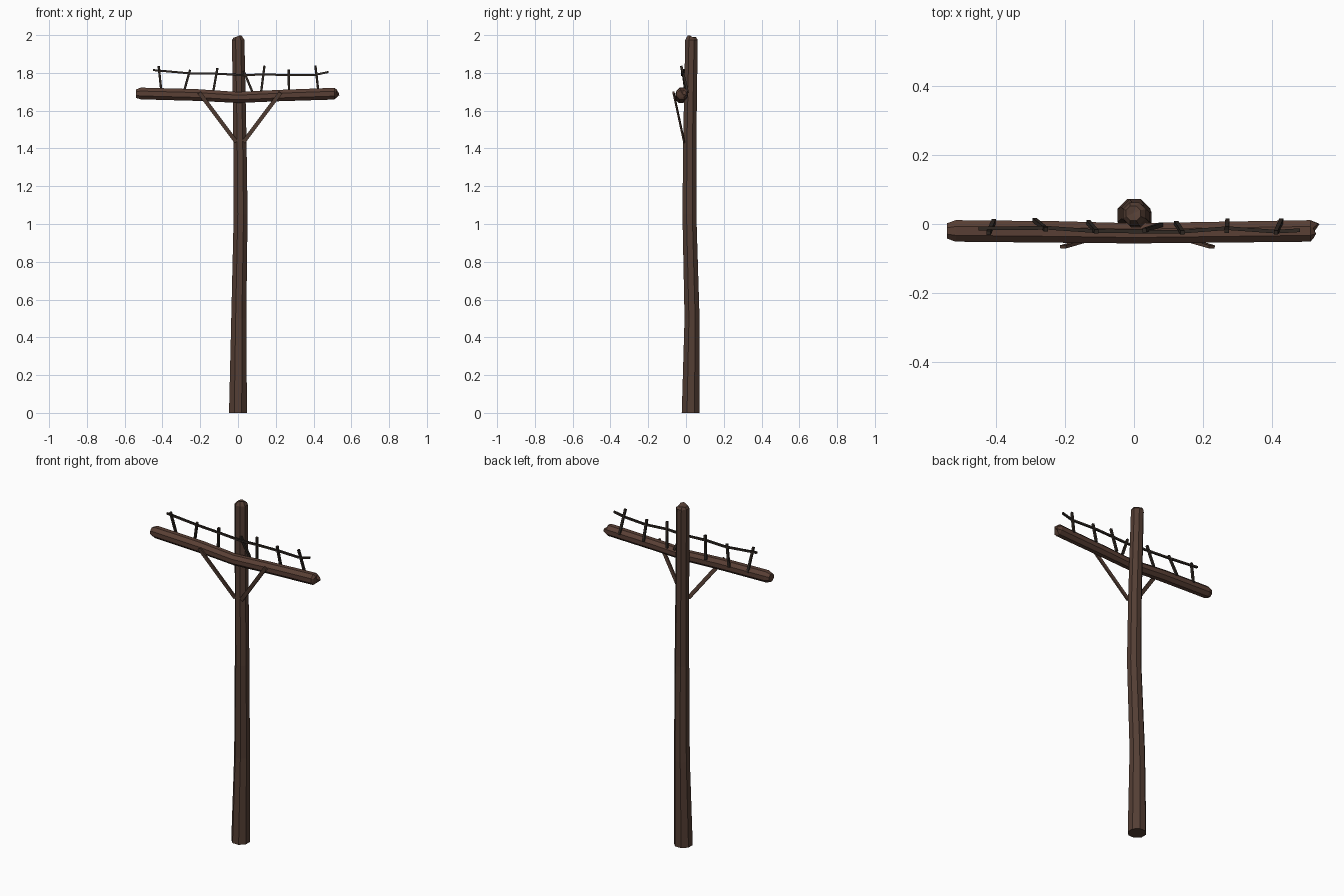
import bpy, bmesh, math, random
from mathutils import Vector

if "Cube" in bpy.data.objects:
    bpy.data.objects.remove(bpy.data.objects["Cube"])

random.seed(4)


def mat(name, rgb):
    m = bpy.data.materials.new(name)
    m.diffuse_color = (*rgb, 1)
    m.use_nodes = True
    m.node_tree.nodes["Principled BSDF"].inputs["Base Color"].default_value = m.diffuse_color
    return m


POLE = mat("dark brown wood", (0.088, 0.048, 0.034))
ARM = mat("reddish brown wood", (0.100, 0.050, 0.035))
WIRE = mat("blackened metal", (0.030, 0.022, 0.017))


def loft(name, rings, sides, material, axis, jag=0.0):
    """Rings of (centre, radius) joined along an axis; jag roughens the last ring."""
    u = Vector((1, 0, 0)) if axis == 'Z' else Vector((0, 1, 0))
    v = Vector((0, 1, 0)) if axis == 'Z' else Vector((0, 0, 1))
    along = u.cross(v)
    bm = bmesh.new()
    loops = []
    for i, (c, r) in enumerate(rings):
        loop = []
        for k in range(sides):
            a = 2 * math.pi * (k + 0.5) / sides
            p = Vector(c) + (u * math.cos(a) + v * math.sin(a)) * (r / math.cos(math.pi / sides) * 0.97)
            if i == len(rings) - 1:
                p += along * random.uniform(-jag, jag)
            loop.append(bm.verts.new(p))
        loops.append(loop)
    for a, b in zip(loops, loops[1:]):
        for k in range(sides):
            n = (k + 1) % sides
            bm.faces.new((a[k], a[n], b[n], b[k]))
    bm.faces.new(loops[0][::-1])
    # fan cap so a rough end stays flat shaded
    tip = bm.verts.new(sum((w.co for w in loops[-1]), Vector()) / sides)
    for k in range(sides):
        bm.faces.new((loops[-1][k], loops[-1][(k + 1) % sides], tip))
    bmesh.ops.recalc_face_normals(bm, faces=bm.faces)
    me = bpy.data.meshes.new(name)
    bm.to_mesh(me)
    bm.free()
    me.materials.append(material)
    ob = bpy.data.objects.new(name, me)
    bpy.context.collection.objects.link(ob)
    return ob


def bar(name, p, q, w, d, material):
    """Square bar between two points."""
    p, q = Vector(p), Vector(q)
    bpy.ops.mesh.primitive_cube_add(size=1)
    ob = bpy.context.object
    ob.name = name
    ob.scale = (w, d, (q - p).length)
    ob.location = (p + q) / 2
    ax = (q - p).normalized()
    side = Vector((0, 1, 0)) if abs(ax.y) < 0.9 else Vector((1, 0, 0))
    x = side.cross(ax).normalized()
    y = ax.cross(x)
    from mathutils import Matrix
    ob.rotation_euler = Matrix((x, y, ax)).transposed().to_euler()
    ob.data.materials.append(material)
    return ob


# slightly crooked pole with a worn top
loft("pole", [((0, 0.025, 0), 0.049), ((0.004, 0.032, 0.5), 0.041),
              ((0.014, 0.018, 1.05), 0.038), ((0.01, 0.02, 1.45), 0.036),
              ((0.001, 0.029, 1.975), 0.034), ((-0.002, 0.031, 1.992), 0.022)],
     8, POLE, 'Z', 0.008)

# sagging crossarm with a splintered right end
loft("crossarm", [((-0.54, -0.02, 1.69), 0.023), ((-0.515, -0.02, 1.691), 0.032),
                  ((-0.22, -0.023, 1.683), 0.032), ((0, -0.027, 1.670), 0.030),
                  ((0.22, -0.024, 1.680), 0.031), ((0.51, -0.02, 1.690), 0.032),
                  ((0.525, -0.02, 1.690), 0.021)],
     8, ARM, 'X', 0.013)

# diagonal braces
bar("left_brace", (-0.205, -0.066, 1.695), (-0.01, -0.010, 1.435), 0.021, 0.009, POLE)
bar("right_brace", (0.225, -0.066, 1.695), (0.03, -0.010, 1.435), 0.021, 0.009, POLE)

# leaning pins: base x, y, top x, y, z
pins = [(-0.405, 0.008, -0.420, -0.026, 1.835), (-0.288, 0.012, -0.254, -0.016, 1.815),
        (-0.132, 0.005, -0.109, -0.022, 1.825), (0.078, -0.002, 0.030, -0.018, 1.810),
        (0.122, 0.003, 0.140, -0.025, 1.837), (0.270, 0.010, 0.268, -0.020, 1.817),
        (0.426, 0.010, 0.410, -0.025, 1.837)]
for i, (bx, by, tx, ty, tz) in enumerate(pins):
    bar(f"pin_{i + 1}", (bx, by, 1.695), (tx, ty, tz), 0.012, 0.012, WIRE)

# wire strung across the pins
path = [(-0.45, -0.013, 1.815), (-0.25, -0.011, 1.797), (-0.12, -0.020, 1.796),
        (0.03, -0.022, 1.788), (0.14, -0.022, 1.792), (0.27, -0.012, 1.788),
        (0.41, -0.022, 1.790), (0.48, -0.018, 1.805)]
loft("wire", [(p, 0.0055) for p in path], 4, WIRE, 'X')
